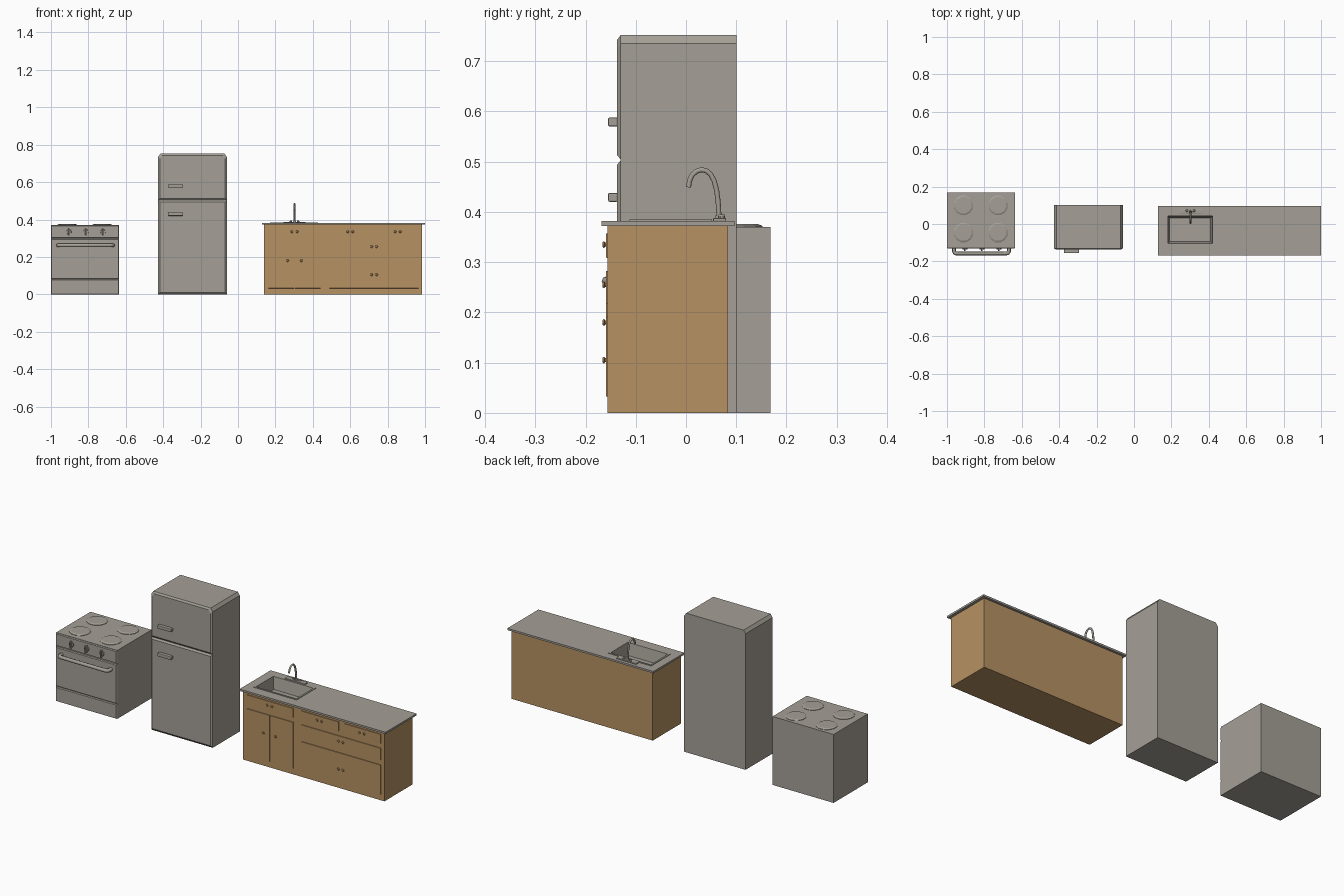
import bpy, bmesh, math

if "Cube" in bpy.data.objects:
    bpy.data.objects.remove(bpy.data.objects["Cube"])

def material(name, rgb):
    m = bpy.data.materials.new(name)
    m.diffuse_color = (*rgb, 1)
    m.use_nodes = True
    m.node_tree.nodes["Principled BSDF"].inputs["Base Color"].default_value = m.diffuse_color
    return m

STEEL = material("warm_grey_steel", (0.375, 0.35, 0.31))
WOOD = material("light_wood", (0.47, 0.285, 0.122))

def loft(name, loops, mat, cap_start=True, cap_end=True, closed=False):
    """Bridge equal-length point loops into one surface."""
    bm = bmesh.new()
    rings = [[bm.verts.new(p) for p in loop] for loop in loops]
    pairs = list(zip(rings, rings[1:]))
    if closed:
        pairs.append((rings[-1], rings[0]))
    n = len(rings[0])
    for a, b in pairs:
        for i in range(n):
            j = (i + 1) % n
            bm.faces.new((a[i], a[j], b[j], b[i]))
    if cap_start and not closed:
        bm.faces.new(rings[0])
    if cap_end and not closed:
        bm.faces.new(rings[-1])
    bmesh.ops.recalc_face_normals(bm, faces=bm.faces)
    me = bpy.data.meshes.new(name)
    bm.to_mesh(me)
    bm.free()
    me.materials.append(mat)
    ob = bpy.data.objects.new(name, me)
    bpy.context.collection.objects.link(ob)
    return ob

def rect(x0, x1, y0, y1, z, d=0):
    return [(x0 + d, y0 + d, z), (x1 - d, y0 + d, z), (x1 - d, y1 - d, z), (x0 + d, y1 - d, z)]

def box(name, x0, x1, y0, y1, z0, z1, mat, bevel=0):
    ob = loft(name, [rect(x0, x1, y0, y1, z0), rect(x0, x1, y0, y1, z1)], mat)
    if bevel:
        m = ob.modifiers.new("edge", 'BEVEL')
        m.width, m.segments = bevel, 2
    return ob

def upright(x0, x1, z0, z1, y, d=0, cx=0, cz=0):
    """Upright outline facing the front, with optional cut top corners."""
    x0, x1, z0, z1 = x0 + d, x1 - d, z0 + d, z1 - d
    if not cx:
        return [(x0, y, z0), (x1, y, z0), (x1, y, z1), (x0, y, z1)]
    return [(x0, y, z0), (x1, y, z0), (x1, y, z1 - cz), (x1 - cx, y, z1),
            (x0 + cx, y, z1), (x0, y, z1 - cz)]

def panel(name, x0, x1, z0, z1, yb, yf, d, mat, cx=0, cz=0):
    return loft(name, [upright(x0, x1, z0, z1, yb, 0, cx, cz),
                       upright(x0, x1, z0, z1, yf, d, cx, cz)], mat)

def turned(name, centre, profile, sides, mat, axis='z'):
    """Round part from (radius, offset) pairs along z or towards the front."""
    cx, cy, cz = centre
    loops = []
    for r, h in profile:
        ring = []
        for i in range(sides):
            a = math.tau * (i + 0.5) / sides
            u, v = r * math.cos(a), r * math.sin(a)
            ring.append((cx + u, cy + v, cz + h) if axis == 'z' else (cx + u, cy - h, cz + v))
        loops.append(ring)
    return loft(name, loops, mat)

def tube(name, pts, radius, mat):
    cu = bpy.data.curves.new(name, 'CURVE')
    cu.dimensions = '3D'
    cu.bevel_depth, cu.bevel_resolution, cu.use_fill_caps = radius, 2, True
    sp = cu.splines.new('POLY')
    sp.points.add(len(pts) - 1)
    for p, co in zip(sp.points, pts):
        p.co = (*co, 1)
    cu.materials.append(mat)
    ob = bpy.data.objects.new(name, cu)
    bpy.context.collection.objects.link(ob)
    bpy.ops.object.select_all(action='DESELECT')
    ob.select_set(True)
    bpy.context.view_layer.objects.active = ob
    bpy.ops.object.convert(target='MESH')
    bpy.ops.object.shade_smooth_by_angle(angle=math.radians(50))
    return ob

# Stove: body with three front panels
SX0, SX1 = -1.0, -0.635
box("stove_body", SX0, SX1, -0.124, 0.168, 0, 0.37, STEEL)
for name, z0, z1 in (("stove_drawer", 0, 0.079), ("oven_door", 0.082, 0.295),
                     ("stove_control_panel", 0.300, 0.368)):
    panel(name, SX0, SX1, z0, z1, -0.124, -0.130, 0.003, STEEL)

# Burners
for x in (-0.912, -0.727):
    for y in (-0.046, 0.10):
        turned("burner", (x, y, 0.369), ((0.054, 0), (0.054, 0.003), (0.045, 0.007)), 12, STEEL)

# Control dials with upright grips
for x in (-0.904, -0.813, -0.722):
    turned("dial", (x, -0.129, 0.334), ((0.014, 0), (0.013, 0.007)), 10, STEEL, 'y')
    box("dial_grip", x - 0.004, x + 0.004, -0.145, -0.130, 0.315, 0.353, STEEL, 0.002)

# Oven handle
side = [(0.147, -0.126), (0.147, -0.146), (0.143, -0.154), (0.134, -0.158)]
mid = -0.8155
path = [(mid - x, y, 0.262) for x, y in side] + [(mid + x, y, 0.262) for x, y in reversed(side)]
tube("oven_handle", path, 0.010, STEEL)

# Fridge: body, two doors with slanted edges, two handles
FX0, FX1 = -0.427, -0.060
CUT = dict(cx=0.012, cz=0.017)
loft("fridge_body", [upright(FX0, FX1, 0, 0.752, y, 0, **CUT) for y in (-0.130, 0.101)], STEEL)
panel("fridge_lower_door", FX0, FX1, 0.002, 0.503, -0.130, -0.137, 0.009, STEEL)
panel("freezer_door", FX0, FX1, 0.504, 0.752, -0.130, -0.137, 0.009, STEEL, **CUT)
for z in (0.429, 0.579):
    box("fridge_handle", -0.374, -0.293, -0.155, -0.136, z - 0.009, z + 0.009, STEEL, 0.003)

# Cabinet, open under the worktop so the basin fits
loft("cabinet", [rect(0.14, 0.985, -0.156, 0.084, z) for z in (0, 0.374)], WOOD, cap_end=False)

# Cabinet doors and drawers: x range, z range, knob positions
fronts = [
    ("cabinet_door", 0.163, 0.300, 0.032, 0.283, (0.265,), 0.18),
    ("cabinet_door", 0.304, 0.441, 0.032, 0.283, (0.339,), 0.18),
    ("top_drawer", 0.163, 0.441, 0.308, 0.358, (0.288, 0.316), 0.335),
    ("top_drawer", 0.489, 0.712, 0.308, 0.358, (0.587, 0.614), 0.335),
    ("top_drawer", 0.742, 0.965, 0.308, 0.358, (0.840, 0.867), 0.335),
    ("middle_drawer", 0.489, 0.965, 0.217, 0.283, (0.714, 0.741), 0.255),
    ("bottom_drawer", 0.489, 0.965, 0.032, 0.192, (0.714, 0.741), 0.105),
]
for name, x0, x1, z0, z1, knobs, kz in fronts:
    panel(name, x0, x1, z0, z1, -0.155, -0.159, 0.001, WOOD)
    for kx in knobs:
        turned("knob", (kx, -0.158, kz), ((0.004, 0), (0.004, 0.003), (0.007, 0.005), (0.005, 0.008)),
               10, WOOD, 'y')

# Worktop with an opening, and the basin set into it
HOLE = (0.177, 0.424, -0.107, 0.047)
TOP = (0.127, 1.0, -0.168, 0.097)
loft("worktop", [rect(*TOP, 0.372), rect(*TOP, 0.382), rect(*HOLE, 0.382), rect(*HOLE, 0.372)],
     STEEL, closed=True)
loft("sink_basin", [rect(*HOLE, 0.320, 0.014), rect(*HOLE, 0.385, 0.004), rect(*HOLE, 0.385, -0.005),
                    rect(*HOLE, 0.3815, -0.005), rect(*HOLE, 0.3815, 0.002),
                    rect(*HOLE, 0.316, 0.011)], STEEL)

# Tap: base plate, two small taps and a curved spout
FX = 0.302
box("tap_plate", FX - 0.06, FX + 0.06, 0.054, 0.080, 0.381, 0.388, STEEL, 0.002)
for dx in (-0.019, 0.019):
    turned("tap_knob", (FX + dx, 0.071, 0.387), ((0.007, 0), (0.007, 0.005), (0.005, 0.008)), 10, STEEL)
turned("spout_collar", (FX, 0.066, 0.387), ((0.008, 0), (0.007, 0.006)), 12, STEEL)
spout = [(0.066, 0.386), (0.064, 0.42), (0.061, 0.443), (0.056, 0.462), (0.049, 0.475), (0.040, 0.482),
         (0.031, 0.484), (0.021, 0.481), (0.012, 0.473), (0.007, 0.462), (0.005, 0.449)]
tube("spout", [(FX, y, z) for y, z in spout], 0.005, STEEL)
